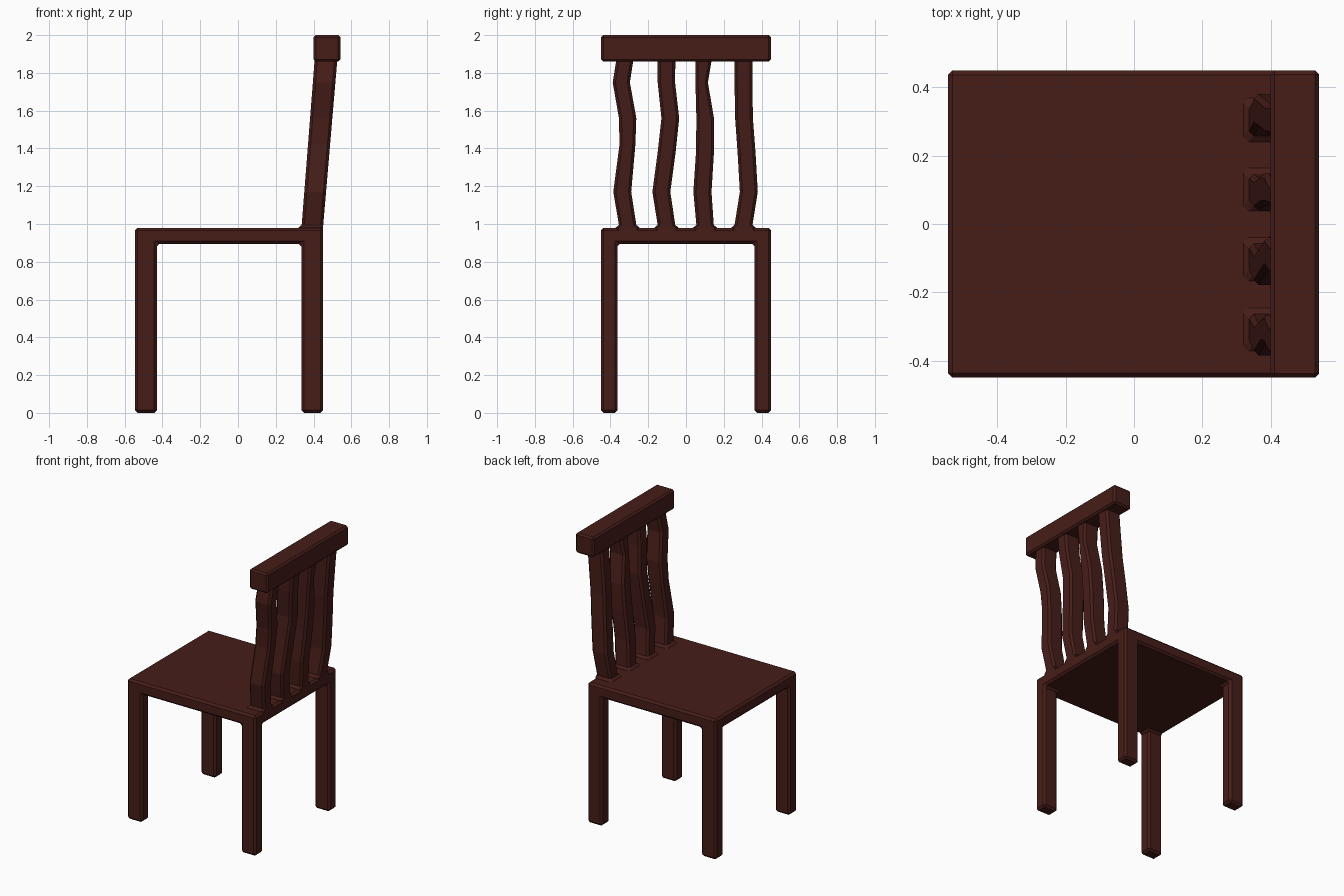
import bpy, bmesh
from mathutils import Vector

if "Cube" in bpy.data.objects:
    bpy.data.objects.remove(bpy.data.objects["Cube"])

wood = bpy.data.materials.new("dark_wood")
wood.diffuse_color = (0.062, 0.0125, 0.0095, 1)
wood.use_nodes = True
wood.node_tree.nodes["Principled BSDF"].inputs["Base Color"].default_value = wood.diffuse_color


def finish(name, bm, bevel=0):
    bmesh.ops.recalc_face_normals(bm, faces=bm.faces)
    me = bpy.data.meshes.new(name)
    bm.to_mesh(me)
    bm.free()
    me.materials.append(wood)
    ob = bpy.data.objects.new(name, me)
    bpy.context.collection.objects.link(ob)
    if bevel:
        mod = ob.modifiers.new("chamfer", 'BEVEL')
        mod.width = bevel
        mod.segments = 1
        mod.limit_method = 'ANGLE'
    return ob


# Seat slab as a 3 x 3 grid, its corner cells extruded down into legs
XS = [-0.545, -0.43, 0.335, 0.45]
YS = [-0.45, -0.363, 0.363, 0.45]
SEAT_BOTTOM, SEAT_TOP = 0.895, 0.98
bm = bmesh.new()
grid = [[bm.verts.new((x, y, SEAT_BOTTOM)) for y in YS] for x in XS]
cells = {}
for i in range(3):
    for j in range(3):
        cells[i, j] = bm.faces.new((grid[i][j], grid[i][j + 1], grid[i + 1][j + 1], grid[i + 1][j]))
res = bmesh.ops.extrude_face_region(bm, geom=list(bm.faces), use_keep_orig=True)
for v in res["geom"]:
    if isinstance(v, bmesh.types.BMVert):
        v.co.z = SEAT_TOP
bmesh.ops.recalc_face_normals(bm, faces=bm.faces)
corners = [f for f in bm.faces
           if abs(f.calc_center_median().z - SEAT_BOTTOM) < 1e-4
           and abs(f.calc_center_median().y) > 0.37
           and not -0.4 < f.calc_center_median().x < 0.3]
for f in bmesh.ops.extrude_discrete_faces(bm, faces=corners)["faces"]:
    for v in f.verts:
        v.co.z = 0
bmesh.ops.dissolve_limit(bm, angle_limit=0.01, verts=bm.verts, edges=bm.edges)
finish("seat_and_legs", bm, 0.014)

# Top rail of the backrest
bm = bmesh.new()
bmesh.ops.create_cube(bm, size=1)
for v in bm.verts:
    v.co = Vector((0.471 + v.co.x * 0.142, v.co.y * 0.9, 1.93 + v.co.z * 0.14))
finish("top_rail", bm, 0.012)


# Wavy back slats: chamfered rectangular rings lofted up a leaning path
def ring(bm, x0, x1, y0, y1, z, c=0.014):
    pts = [(x0 + c, y0), (x1 - c, y0), (x1, y0 + c), (x1, y1 - c),
           (x1 - c, y1), (x0 + c, y1), (x0, y1 - c), (x0, y0 + c)]
    return [bm.verts.new((x, y, z)) for x, y in pts]


# Height, left edge and right edge of each slat
SLATS = [
    [(0.995, -0.355, -0.263), (1.17, -0.385, -0.29), (1.42, -0.352, -0.268),
     (1.56, -0.355, -0.263), (1.75, -0.388, -0.297), (1.88, -0.367, -0.277)],
    [(0.995, -0.15, -0.057), (1.17, -0.178, -0.083), (1.38, -0.15, -0.055),
     (1.56, -0.13, -0.036), (1.75, -0.15, -0.058), (1.88, -0.15, -0.056)],
    [(0.995, 0.055, 0.147), (1.17, 0.039, 0.135), (1.38, 0.053, 0.148),
     (1.56, 0.055, 0.148), (1.75, 0.05, 0.116), (1.88, 0.05, 0.138)],
    [(0.995, 0.257, 0.352), (1.17, 0.285, 0.38), (1.38, 0.273, 0.368),
     (1.56, 0.26, 0.354), (1.75, 0.257, 0.352), (1.88, 0.257, 0.352)],
]
for n, path in enumerate(SLATS, 1):
    bm = bmesh.new()
    z, a, b = path[0]
    # Flared foot where the slat meets the seat
    rings = [ring(bm, 0.32, 0.45, a - 0.017, b + 0.017, SEAT_TOP - 0.018),
             ring(bm, 0.32, 0.45, a - 0.017, b + 0.017, SEAT_TOP + 0.001)]
    for z, a, b in path:
        t = (z - 0.98) / 0.88
        rings.append(ring(bm, 0.336 + 0.069 * t, 0.45 + 0.075 * t, a, b, z))
    for lo, hi in zip(rings, rings[1:]):
        for k in range(8):
            m = (k + 1) % 8
            bm.faces.new((lo[k], lo[m], hi[m], hi[k]))
    bm.faces.new(rings[0])
    bm.faces.new(rings[-1])
    finish(f"back_slat_{n}", bm)
